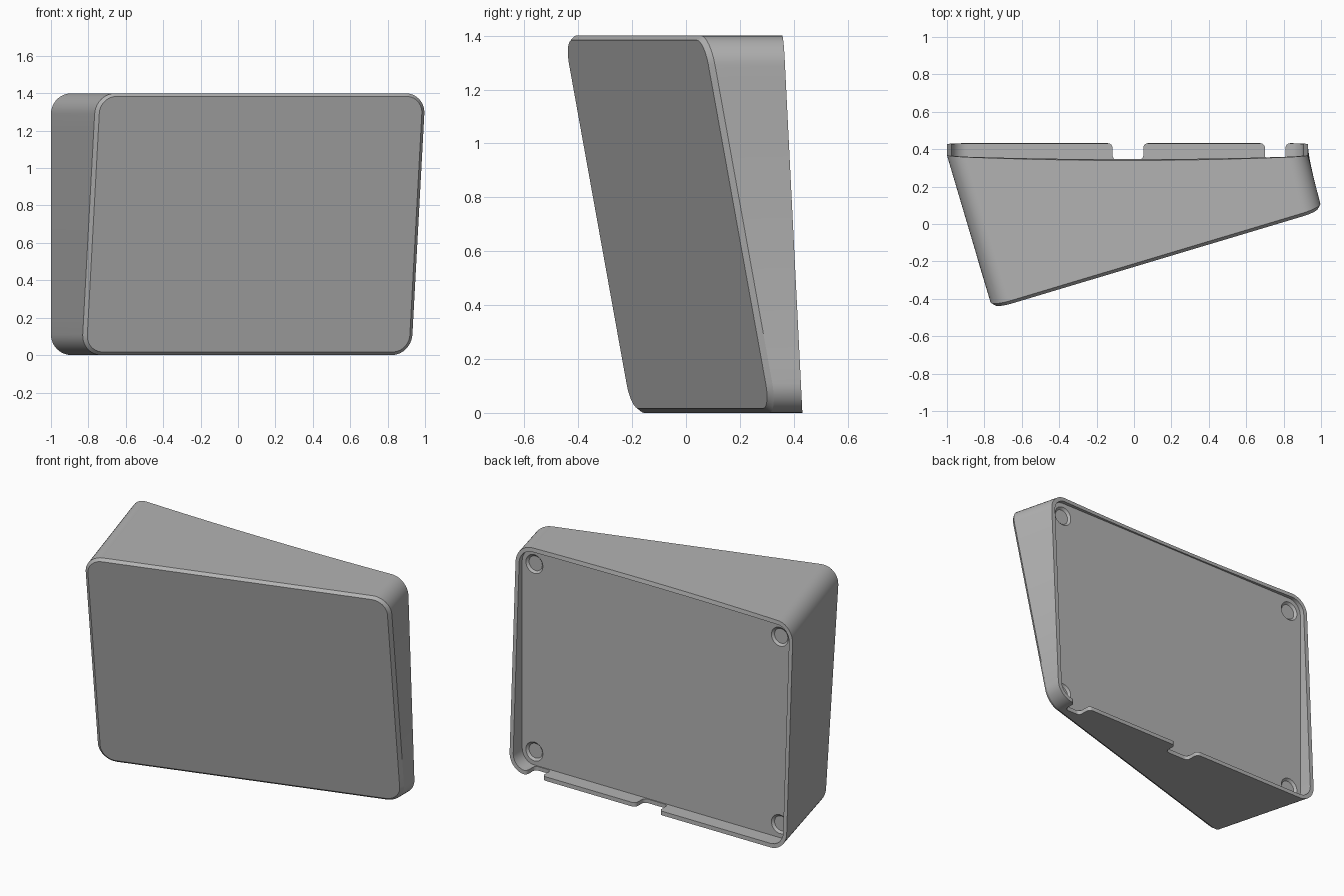
import bpy, bmesh, math
from mathutils import Matrix

cube = bpy.data.objects.get("Cube")
if cube:
    bpy.data.objects.remove(cube, do_unlink=True)

H = 1.4        # overall height
MID = H / 2
PANEL_Y = 0.337  # depth of the recessed back panel
BACK_X = -0.035  # centre of the back outline

grey = bpy.data.materials.new("plain grey")
grey.use_nodes = True
grey.diffuse_color = (0.45, 0.45, 0.45, 1)
grey.node_tree.nodes["Principled BSDF"].inputs["Base Color"].default_value = (0.45, 0.45, 0.45, 1)


def outline(half_w, half_h, radius, arc=10, edge=16):
    """Rounded rectangle with evenly divided straight edges, as (s, t) pairs."""
    pts = []
    for k, (sx, sy) in enumerate([(1, 1), (-1, 1), (-1, -1), (1, -1)]):
        cx, cy = sx * (half_w - radius), sy * (half_h - radius)
        for i in range(arc + 1):
            a = math.pi / 2 * (k + i / arc)
            pts.append((cx + radius * math.cos(a), cy + radius * math.sin(a)))
    full = []
    for i, p in enumerate(pts):
        full.append(p)
        if i % (arc + 1) == arc:
            q = pts[(i + 1) % len(pts)]
            for j in range(1, edge):
                f = j / edge
                full.append((p[0] + (q[0] - p[0]) * f, p[1] + (q[1] - p[1]) * f))
    return full


def front_point(s, t, forward=0):
    # front plane is turned to one side and leans forward at the top
    return (0.083 + 0.958 * s + 0.054 * t + 0.28 * forward,
            -0.05 + 0.287 * s - 0.18 * t - 0.94 * forward, MID + t)


def back_point(s, t):
    # slanted rear edge, with a shallow bow along the top
    z = MID + t
    bow = 0.022 * (1 - (s / 0.965) ** 2) * max(0, (z - 1.29) / 0.11)
    return (BACK_X + s, 0.432 - 0.05 * z - bow, z)


def make_object(name, bm):
    bmesh.ops.recalc_face_normals(bm, faces=bm.faces)
    mesh = bpy.data.meshes.new(name)
    bm.to_mesh(mesh)
    bm.free()
    mesh.materials.append(grey)
    obj = bpy.data.objects.new(name, mesh)
    bpy.context.collection.objects.link(obj)
    return obj


# Housing: loft from front face, over the chamfer, to the rear lip and panel
wide, tall, wall = 0.965, MID, 0.025
rear_inner = outline(wide - wall, tall - wall, 0.085)
rings = [
    [front_point(s, t, 0.02) for s, t in outline(0.9, MID - 0.017, 0.09)],
    [front_point(s, t) for s, t in outline(0.92, MID, 0.11)],
    [back_point(s, t) for s, t in outline(wide, tall, 0.11)],
    [back_point(s, t) for s, t in rear_inner],
    [(BACK_X + s, PANEL_Y, MID + t) for s, t in rear_inner],
]
bm = bmesh.new()
loops = [[bm.verts.new(p) for p in ring] for ring in rings]
for a, b in zip(loops, loops[1:]):
    for i in range(len(a)):
        j = (i + 1) % len(a)
        bm.faces.new((a[i], a[j], b[j], b[i]))
bm.faces.new(loops[0])
bm.faces.new(loops[-1])
housing = make_object("housing", bm)


# Notch cutters through the lower lip, with rounded corners
def notch(bm, x0, x1, r=0.025):
    floor, top = PANEL_Y + 0.006, 0.432
    left = []
    for i in range(7):
        a = math.pi / 2 * i / 6
        left.append((-r + r * math.sin(a), top - r + r * math.cos(a)))
    for i in range(7):
        a = math.pi / 2 * i / 6
        left.append((r - r * math.cos(a), floor + r - r * math.sin(a)))
    left = [(-r, 0.5)] + left
    side = [(x0 + x, y) for x, y in left] + [(x1 - x, y) for x, y in reversed(left)]
    face = bm.faces.new([bm.verts.new((x, y, -0.05)) for x, y in side])
    new = bmesh.ops.extrude_face_region(bm, geom=[face])["geom"]
    bmesh.ops.translate(bm, vec=(0, 0, 0.09),
                        verts=[v for v in new if isinstance(v, bmesh.types.BMVert)])


bm = bmesh.new()
notch(bm, -0.115, 0.05)
notch(bm, 0.7, 0.81)
# Shallow round foot recesses in the corners of the back panel
for x in (BACK_X - 0.855, BACK_X + 0.855):
    for z in (0.11, H - 0.11):
        place = Matrix.Translation((x, PANEL_Y, z)) @ Matrix.Rotation(-math.pi / 2, 4, "X")
        bmesh.ops.create_cone(bm, cap_ends=True, segments=40, radius1=0.046,
                              radius2=0.072, depth=0.026, matrix=place)
cutter = make_object("notch_and_recess_cutter", bm)
cutter.hide_render = True

cut = housing.modifiers.new("cut", "BOOLEAN")
cut.operation = "DIFFERENCE"
cut.solver = "EXACT"
cut.object = cutter
bpy.context.view_layer.objects.active = housing
housing.select_set(True)
bpy.ops.object.modifier_apply(modifier=cut.name)
bpy.data.objects.remove(cutter, do_unlink=True)
bpy.ops.object.shade_smooth_by_angle(angle=math.radians(20))
